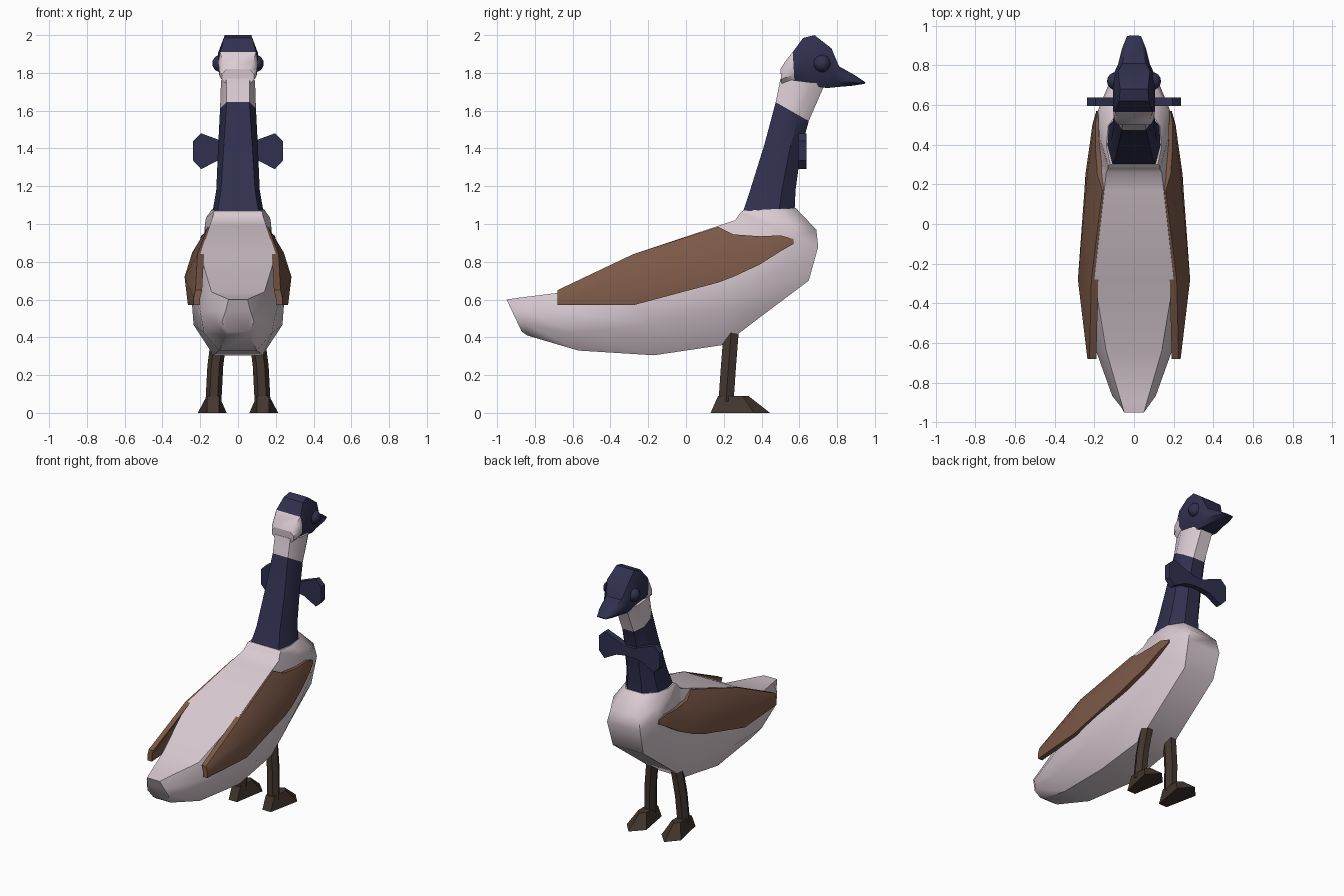
import bpy, bmesh, math
from mathutils import Vector


def mat(name, col):
    m = bpy.data.materials.new(name)
    m.diffuse_color = (*col, 1)
    return m


NAVY = mat("navy feathers", (0.03, 0.03, 0.08))
PALE = mat("pale feathers", (0.70, 0.60, 0.65))
BROWN = mat("brown wing", (0.20, 0.10, 0.063))
LEG = mat("dark leg", (0.055, 0.037, 0.028))


def rings_to_object(name, rings, mats, rule=None, angle=35):
    """Skin a list of equal-length closed rings and cap both ends."""
    bm = bmesh.new()
    vs = [[bm.verts.new(p) for p in r] for r in rings]
    n = len(vs[0])
    for a, b in zip(vs, vs[1:]):
        for i in range(n):
            j = (i + 1) % n
            bm.faces.new((a[i], a[j], b[j], b[i]))
    bm.faces.new(vs[0])
    bm.faces.new(vs[-1])
    bmesh.ops.recalc_face_normals(bm, faces=bm.faces)
    if rule:
        for f in bm.faces:
            f.material_index = rule(f.calc_center_median())
    me = bpy.data.meshes.new(name)
    bm.to_mesh(me)
    bm.free()
    for m in mats:
        me.materials.append(m)
    ob = bpy.data.objects.new(name, me)
    bpy.context.collection.objects.link(ob)
    bpy.ops.object.select_all(action='DESELECT')
    ob.select_set(True)
    bpy.context.view_layer.objects.active = ob
    bpy.ops.object.shade_smooth_by_angle(angle=math.radians(angle))
    return ob


def ring(y0, z0, y1, z1, *widths):
    """Symmetric 8-sided ring from upper/back point to lower/front point."""
    right = [Vector((w, y0 + (y1 - y0) * t, z0 + (z1 - z0) * t))
             for w, t in zip(widths, (0, 0.34, 0.7, 1))]
    return right + [Vector((-p.x, p.y, p.z)) for p in reversed(right)]


# body, from tail to neck base
body = [(-0.95, 0.60, -0.87, 0.43, .05, .065, .085, .055),
        (-0.88, 0.61, -0.84, 0.41, .07, .11, .11, .06),
        (-0.64, 0.64, -0.57, 0.33, .14, .20, .18, .10),
        (-0.28, 0.84, -0.17, 0.305, .20, .25, .235, .13),
        (0.17, 0.99, 0.20, 0.36, .15, .215, .225, .12),
        (0.26, 1.02, 0.41, 0.52, .14, .19, .21, .12),
        (0.28, 1.05, 0.65, 0.70, .13, .175, .19, .12),
        (0.29, 1.06, 0.70, 0.88, .13, .175, .18, .13),
        (0.295, 1.065, 0.69, 0.97, .13, .17, .17, .11),
        (0.30, 1.07, 0.58, 1.085, .12, .14, .13, .07)]
rings_to_object("body", [ring(*r) for r in body], [PALE], angle=40)

# neck with pale throat band
neck = [(0.30, 1.06, 0.575, 1.07, .11, .135, .13, .06),
        (0.34, 1.18, 0.58, 1.18, .09, .115, .11, .05),
        (0.415, 1.42, 0.61, 1.40, .075, .105, .10, .045),
        (0.475, 1.645, 0.65, 1.545, .06, .095, .09, .045),
        (0.50, 1.77, 0.735, 1.74, .06, .09, .085, .045)]
rings_to_object("neck", [ring(*r) for r in neck], [NAVY, PALE],
                lambda c: 1 if c.z > 1.57 else 0)

# head and beak, pale at the nape
head = [(0.50, 1.82, 0.505, 1.74, .06, .085, .085, .06),
        (0.525, 1.86, 0.53, 1.74, .08, .10, .095, .06),
        (0.565, 1.91, 0.575, 1.74, .095, .105, .10, .06),
        (0.62, 1.985, 0.62, 1.735, .075, .105, .10, .06),
        (0.68, 2.00, 0.70, 1.725, .07, .105, .10, .06),
        (0.77, 1.93, 0.75, 1.72, .08, .10, .09, .06),
        (0.81, 1.835, 0.80, 1.725, .06, .08, .08, .05),
        (0.89, 1.79, 0.88, 1.732, .04, .06, .06, .04),
        (0.95, 1.75, 0.945, 1.742, .02, .035, .035, .02)]
rings_to_object("head", [ring(*r) for r in head], [NAVY, PALE],
                lambda c: 1 if c.y < 0.57 else 0)

# wings: (y, then x,z of top, middle, bottom edge)
wing = [(-0.68, .225, .65, .235, .61, .235, .57),
        (-0.28, .215, .84, .283, .72, .265, .57),
        (0.17, .16, .985, .242, .85, .25, .69),
        (0.25, .185, .945, .235, .84, .245, .72),
        (0.39, .195, .935, .215, .87, .225, .785),
        (0.50, .195, .94, .205, .90, .21, .855),
        (0.57, .185, .92, .19, .91, .19, .895)]
# bow tie half: (x, low z, high z)
bow = [(0.0, 1.35, 1.42), (0.04, 1.35, 1.42), (0.10, 1.34, 1.445),
       (0.195, 1.29, 1.48), (0.237, 1.335, 1.44)]

for s, side in ((1, "right"), (-1, "left")):
    wr = []
    for y, *c in wing:
        outer = [(c[i], c[i + 1]) for i in (0, 2, 4)]
        inner = [(x - 0.035, z) for x, z in reversed(outer)]
        wr.append([(s * x, y, z) for x, z in outer + inner])
    rings_to_object(side + "_wing", wr, [BROWN])

    rings_to_object(side + "_bow_tie",
                    [[(s * x, 0.595, a), (s * x, 0.637, a), (s * x, 0.637, b), (s * x, 0.595, b)]
                     for x, a, b in bow], [NAVY])

    # leg
    lr = []
    for x, y, z, r in ((.095, .24, .44, .042), (.12, .225, .25, .042), (.13, .212, .06, .042)):
        lr.append([(s * (x + r * math.cos(k * math.pi / 3)),
                    y + r * 1.1 * math.sin(k * math.pi / 3), z) for k in range(6)])
    rings_to_object(side + "_leg", lr, [LEG])

    # webbed foot
    base = [(.10, .13), (.165, .13), (.213, .36), (.14, .445), (.06, .36)]
    top = [(.10, .17), (.165, .17), (.165, .30), (.135, .33), (.10, .30)]
    rings_to_object(side + "_foot", [[(s * x, y, 0) for x, y in base],
                                     [(s * x, y, .09) for x, y in top]], [LEG], angle=20)

    # eye
    bpy.ops.mesh.primitive_uv_sphere_add(segments=16, ring_count=10, radius=0.046,
                                         location=(s * 0.09, 0.72, 1.85))
    eye = bpy.context.object
    eye.name = side + "_eye"
    eye.data.materials.append(NAVY)
    bpy.ops.object.shade_smooth_by_angle(angle=math.radians(60))
